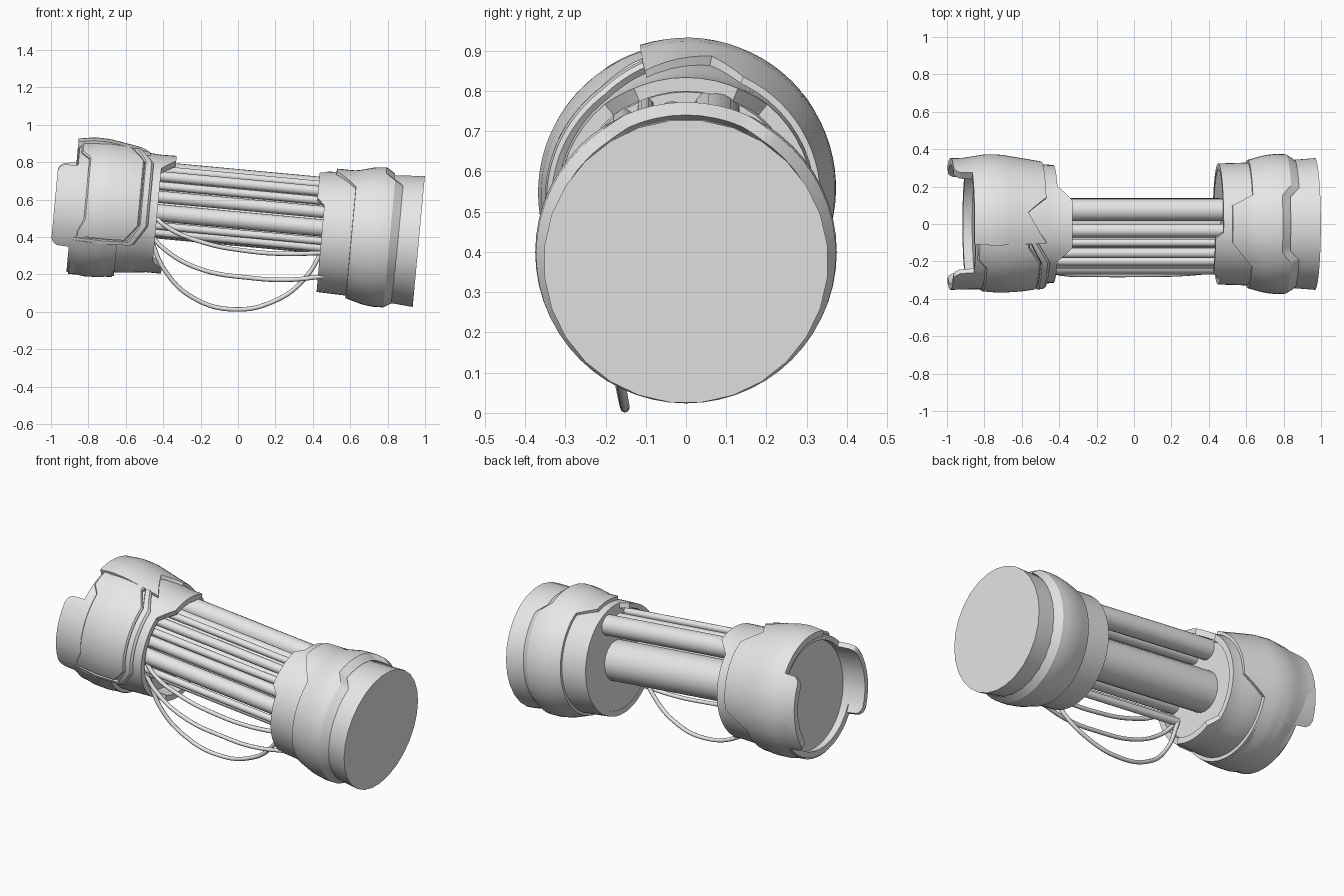
import bpy, bmesh, math
from mathutils import Matrix

if "Cube" in bpy.data.objects:
    bpy.data.objects.remove(bpy.data.objects["Cube"])

grey = bpy.data.materials.new("plain_grey")
grey.diffuse_color = (0.8, 0.8, 0.8, 1)
grey.use_nodes = True
grey.node_tree.nodes["Principled BSDF"].inputs["Base Color"].default_value = grey.diffuse_color

# Tilted frame: local x runs along the barrel axis, local z is the barrel's up
FRAME = Matrix.Translation((0, 0, 0.47)) @ Matrix.Rotation(math.radians(5.3), 4, 'Y')


def finish(ob, angle=35):
    ob.data.materials.append(grey)
    bpy.ops.object.select_all(action='DESELECT')
    ob.select_set(True)
    bpy.context.view_layer.objects.active = ob
    bpy.ops.object.shade_smooth_by_angle(angle=math.radians(angle))


def add_mesh(name, bm, angle=25):
    bmesh.ops.recalc_face_normals(bm, faces=bm.faces)
    me = bpy.data.meshes.new(name)
    bm.to_mesh(me)
    bm.free()
    ob = bpy.data.objects.new(name, me)
    bpy.context.collection.objects.link(ob)
    ob.matrix_world = FRAME
    finish(ob, angle)
    return ob


def interp(points, x):
    if x <= points[0][0]:
        return points[0][1]
    for (a, va), (b, vb) in zip(points, points[1:]):
        if x <= b:
            return va + (vb - va) * (x - a) / (b - a)
    return points[-1][1]


def lathe(name, profile, y=0, h=0, n=32, turn=0):
    """Solid of revolution along the barrel axis, closed by flat ends."""
    bm = bmesh.new()
    rings = [[bm.verts.new((s, y + r * math.sin(2 * math.pi * (i + turn) / n),
                            h + r * math.cos(2 * math.pi * (i + turn) / n)))
              for i in range(n)] for s, r in profile]
    for a, b in zip(rings, rings[1:]):
        for i in range(n):
            j = (i + 1) % n
            bm.faces.new((a[i], a[j], b[j], b[i]))
    bm.faces.new(rings[0])
    bm.faces.new(rings[-1])
    return add_mesh(name, bm)


def shell(name, profile, start, end, thick, arc=(-180, 180), lift=0,
          bevel=(0, 0), rows=8, drop=0.02):
    """Curved plate; start/end give the edge position by angle (0 top, 90 front)."""
    a0, a1 = arc
    angles = {a0 + (a1 - a0) * i / 56 for i in range(57)}
    angles |= {a for a, _ in start + end if a0 < a < a1}
    angles = sorted(angles)
    full = a1 - a0 >= 360
    if full:
        angles.pop()
    bm = bmesh.new()
    loops = []
    for a in angles:
        s0, s1 = interp(start, a), interp(end, a)
        up = lift * math.cos(math.radians(a))
        outer = [(s0 + (s1 - s0) * k / rows) for k in range(rows + 1)]
        pts = [(s, interp(profile, s) + up) for s in outer]
        inner = [(s, r - thick) for s, r in reversed(pts)]
        if bevel[0]:
            pts.insert(0, (s0 - bevel[0], pts[0][1] - drop))
        if bevel[1]:
            pts.append((s1 + bevel[1], pts[-1][1] - drop))
        t = math.radians(a)
        loops.append([bm.verts.new((s, -r * math.sin(t), r * math.cos(t)))
                      for s, r in pts + inner])
    n, m = len(loops), len(loops[0])
    for i in range(n if full else n - 1):
        p, q = loops[i], loops[(i + 1) % n]
        for k in range(m):
            bm.faces.new((p[k], p[(k + 1) % m], q[(k + 1) % m], q[k]))
    if not full:
        bm.faces.new(loops[0])
        bm.faces.new(loops[-1])
    return add_mesh(name, bm)


def mirror(pts):
    """Repeat an angle table on the back half."""
    return [(-a, v) for a, v in reversed(pts) if a > 0] + pts


# ---- Left drum ----
lathe("left_core", [(-0.84, 0.32), (-0.62, 0.30), (-0.475, 0.285)], n=48)
shell("left_collar", [(-0.7, 0.335), (-0.6, 0.332), (-0.46, 0.316), (-0.36, 0.318)],
      [(0, -0.70)],
      mirror([(0, -0.36), (23, -0.36), (38, -0.435), (143, -0.435),
              (155, -0.385), (180, -0.385)]), 0.035, lift=0.014)
# Inner liner carrying the front lip, corners rounded
shell("left_liner", [(-0.985, 0.352), (-0.6, 0.345), (-0.49, 0.33)],
      mirror([(0, -0.88), (48, -0.88), (49, -0.955), (52, -0.977), (56, -0.986),
              (118, -0.986), (122, -0.977), (125, -0.955), (126, -0.88), (180, -0.88)]),
      [(-180, -0.645), (-10, -0.645), (20, -0.60), (36, -0.50), (100, -0.50),
       (116, -0.57), (120, -0.645), (180, -0.645)], 0.03)
# Main armour wraps from top over the back to the bottom, with the back lip
ARMOUR = [(-0.985, 0.352), (-0.93, 0.352), (-0.89, 0.358), (-0.8, 0.373),
          (-0.72, 0.371), (-0.6, 0.351), (-0.5, 0.334)]
shell("left_armour", ARMOUR,
      [(-242, -0.89), (-126, -0.89), (-125, -0.955), (-122, -0.977), (-118, -0.986),
       (-56, -0.986), (-52, -0.977), (-49, -0.955), (-48, -0.89), (17, -0.89)],
      [(-242, -0.635), (-110, -0.635), (-93, -0.50), (-24, -0.50), (-10, -0.60),
       (4, -0.55), (17, -0.50)],
      0.035, arc=(-242, 17), lift=0.018, rows=14)
# Front panel and its raised border
shell("left_front_panel", [(-0.84, 0.358), (-0.72, 0.368), (-0.6, 0.36), (-0.5, 0.345)],
      [(20, -0.86), (32, -0.86), (40, -0.815), (98, -0.815), (110, -0.85)],
      [(20, -0.60), (36, -0.535), (100, -0.535), (114, -0.60)],
      0.03, arc=(17, 114), lift=0.012, bevel=(0.008, 0.008), drop=0.01)
shell("left_panel_border", [(-0.6, 0.362), (-0.48, 0.345)],
      [(17, -0.58), (36, -0.52), (100, -0.52), (118, -0.585)],
      [(17, -0.555), (36, -0.49), (100, -0.49), (118, -0.555)],
      0.03, arc=(17, 118), lift=0.012, rows=2, bevel=(0.006, 0.012), drop=0.012)
shell("left_lower_border", [(-0.88, 0.352), (-0.72, 0.366), (-0.55, 0.352)],
      [(115, -0.87)], [(115, -0.565)], 0.03, arc=(115.5, 118.5))

# ---- Right drum ----
lathe("right_core", [(0.455, 0.31), (0.66, 0.31)], n=48)
shell("right_collar", [(0.4, 0.322), (0.66, 0.33)],
      [(-180, 0.452), (8, 0.452), (14, 0.41), (56, 0.41), (64, 0.45), (180, 0.452)],
      [(0, 0.66)], 0.03)
shell("right_band", [(0.5, 0.343), (0.61, 0.343), (0.7, 0.368), (0.76, 0.375), (0.83, 0.372)],
      [(-180, 0.61), (-27, 0.61), (-17, 0.50), (17, 0.50), (42, 0.61), (180, 0.61)],
      mirror([(0, 0.765), (24, 0.765), (34, 0.815), (180, 0.815)]),
      0.045, bevel=(0.002, 0.045), drop=0.028)
lathe("right_end_cap", [(0.62, 0.31), (0.76, 0.338), (0.86, 0.345), (0.971, 0.354)],
      h=-0.004, n=28, turn=0.5)

# ---- Rods between the drums: (y, height, radius) ----
RODS = [(0.02, 0.0, 0.118), (0.075, 0.232, 0.06), (-0.035, 0.225, 0.036),
        (-0.10, 0.25, 0.02), (-0.155, 0.215, 0.027), (-0.20, 0.165, 0.022),
        (-0.205, 0.105, 0.032), (-0.225, 0.02, 0.046), (-0.245, -0.05, 0.02),
        (-0.21, -0.085, 0.022), (-0.13, 0.13, 0.05), (-0.095, 0.2, 0.035)]
for i, (y, h, r) in enumerate(RODS):
    lathe("rod_%d" % (i + 1), [(-0.49, r), (0.47, r)], y, h, 20)

# ---- Hanging cables ----
CABLES = [
    [(-0.47, -0.24, 0.54), (-0.39, -0.265, 0.46), (-0.2, -0.272, 0.375),
     (0.05, -0.272, 0.325), (0.25, -0.268, 0.31), (0.46, -0.25, 0.315)],
    [(-0.48, -0.22, 0.43), (-0.4, -0.23, 0.34), (-0.22, -0.235, 0.235),
     (0.08, -0.235, 0.18), (0.28, -0.23, 0.172), (0.46, -0.21, 0.19)],
    [(-0.48, -0.20, 0.43), (-0.39, -0.19, 0.22), (-0.24, -0.165, 0.075),
     (-0.02, -0.152, 0.013), (0.2, -0.16, 0.06), (0.35, -0.18, 0.17),
     (0.47, -0.20, 0.36)]]
for i, pts in enumerate(CABLES):
    cu = bpy.data.curves.new("cable_%d" % (i + 1), 'CURVE')
    cu.dimensions = '3D'
    cu.bevel_depth = 0.012
    cu.bevel_resolution = 2
    cu.resolution_u = 8
    sp = cu.splines.new('BEZIER')
    sp.bezier_points.add(len(pts) - 1)
    for bp, p in zip(sp.bezier_points, pts):
        bp.co = p
        bp.handle_left_type = bp.handle_right_type = 'AUTO'
    ob = bpy.data.objects.new("cable_%d" % (i + 1), cu)
    bpy.context.collection.objects.link(ob)
    bpy.ops.object.select_all(action='DESELECT')
    ob.select_set(True)
    bpy.context.view_layer.objects.active = ob
    bpy.ops.object.convert(target='MESH')
    finish(bpy.context.object, 60)
